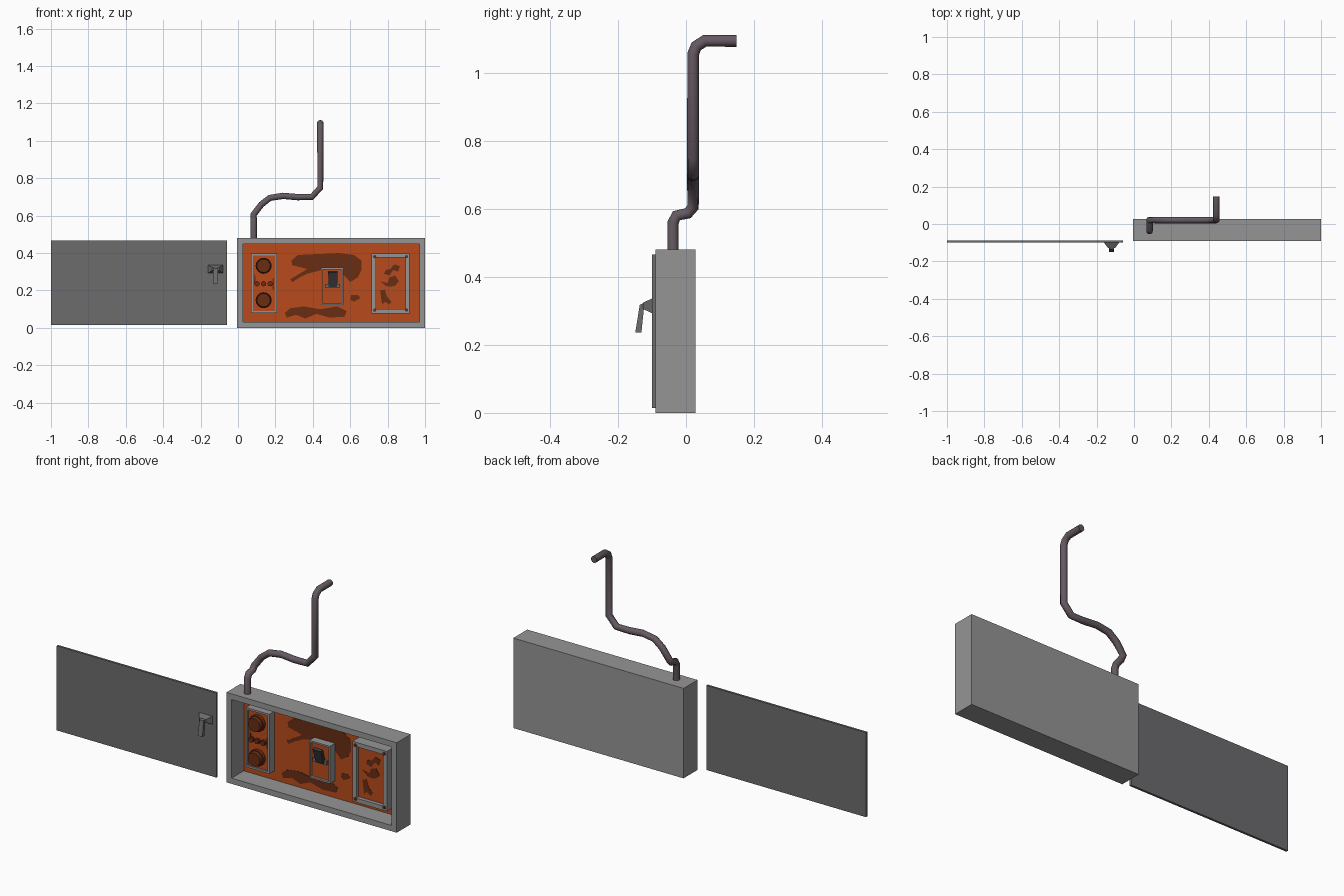
import bpy, bmesh, math
from mathutils import Matrix

if "Cube" in bpy.data.objects:
    bpy.data.objects.remove(bpy.data.objects["Cube"])


def mat(name, r, g, b):
    m = bpy.data.materials.new(name)
    m.diffuse_color = (r, g, b, 1)
    m.use_nodes = True
    m.node_tree.nodes["Principled BSDF"].inputs["Base Color"].default_value = m.diffuse_color
    return m


STEEL = mat("steel", .30, .30, .30)
DARK = mat("dark_steel", .15, .15, .155)
BLACK = mat("dark_lever", .04, .04, .045)
PAINT = mat("orange_paint", .48, .07, .012)
RUST = mat("rust", .14, .026, .007)
PIPE = mat("pipe_paint", .13, .10, .12)


def finish(name, bm, *mats):
    bmesh.ops.recalc_face_normals(bm, faces=bm.faces)
    me = bpy.data.meshes.new(name)
    bm.to_mesh(me)
    bm.free()
    for m in mats:
        me.materials.append(m)
    ob = bpy.data.objects.new(name, me)
    bpy.context.collection.objects.link(ob)
    return ob


def block(x, y, z):
    bm = bmesh.new()
    size = Matrix.Diagonal((x[1] - x[0], y[1] - y[0], z[1] - z[0], 1))
    mid = Matrix.Translation((sum(x) / 2, sum(y) / 2, sum(z) / 2))
    bmesh.ops.create_cube(bm, size=1, matrix=mid @ size)
    return bm


def box(name, x, y, z, m):
    return finish(name, block(x, y, z), m)


def tray(name, x, y, z, border, depth, outer, inner):
    """Box whose front is a rim around a sunken panel."""
    bm = block(x, y, z)
    bm.normal_update()
    front = min(bm.faces, key=lambda f: f.calc_center_median().y)
    bmesh.ops.inset_region(bm, faces=[front], thickness=border)
    bmesh.ops.inset_region(bm, faces=[front], thickness=.0002)
    for v in front.verts:
        v.co.y = y[0] + depth
    front.material_index = 1
    return finish(name, bm, outer, inner)


def knob(name, x, z, r, y0, y1, m, sides=16, taper=1.0):
    bm = bmesh.new()
    M = Matrix.Translation((x, (y0 + y1) / 2, z)) @ Matrix.Rotation(math.pi / 2, 4, 'X')
    bmesh.ops.create_cone(bm, cap_ends=True, segments=sides, radius1=r,
                          radius2=r * taper, depth=y1 - y0, matrix=M)
    return finish(name, bm, m)


def patch(name, pts, y):
    """Thin rust stain; outline in hundredths of a unit."""
    bm = bmesh.new()
    f = bm.faces.new([bm.verts.new((a / 100, y, b / 100)) for a, b in pts])
    r = bmesh.ops.extrude_face_region(bm, geom=[f])
    for v in r["geom"]:
        if isinstance(v, bmesh.types.BMVert):
            v.co.y -= .0015
    return finish(name, bm, RUST)


def loft(name, a, b, m):
    """Solid between two four-point loops."""
    bm = bmesh.new()
    A = [bm.verts.new(p) for p in a]
    B = [bm.verts.new(p) for p in b]
    bm.faces.new(A)
    bm.faces.new(B)
    for i in range(4):
        j = (i + 1) % 4
        bm.faces.new((A[i], A[j], B[j], B[i]))
    return finish(name, bm, m)


# Open cabinet with painted back panel
PANEL = .012
tray("cabinet", (-.005, 1), (-.09, .028), (0, .48), .043, .09 + PANEL, STEEL, PAINT)

# Rust stains on the back panel
patch("rust_top", [(28, 26), (29, 24.5), (33, 27), (37, 29), (45, 31), (53, 32.5),
                   (56, 29), (60, 24.5), (64, 27), (66, 31), (66, 36), (62, 39),
                   (54, 40), (43, 39.5), (32, 39), (28.5, 36), (29, 33.5), (33, 32.5),
                   (37, 31.5), (33, 29)], PANEL)
patch("rust_bottom", [(25, 8), (26, 5.5), (31, 7), (36, 5), (42, 7.5), (49, 5.5),
                      (57, 6), (58, 9), (53, 11.5), (44, 10), (35, 11.5), (28, 10.5)], PANEL)
patch("rust_spot", [(60, 15), (62, 14), (65.5, 16), (64, 17.5), (60.5, 17.5)], PANEL)

# Dial unit
tray("dial_unit", (.07, .208), (-.033, PANEL), (.08, .398), .014, .008, STEEL, PAINT)
for i, z in enumerate((.148, .332)):
    knob(f"dial_base_{i}", .137, z, .043, -.045, -.024, RUST)
    knob(f"dial_{i}", .137, z, .039, -.062, -.044, RUST, taper=.92)
for i, x in enumerate((.102, .137, .172)):
    knob(f"button_{i}", x, .236, .014, -.04, -.024, RUST, 10)
patch("dial_rust_left", [(8.5, 24), (9.5, 22), (9.2, 28), (8.5, 29)], -.025)
patch("dial_rust_right", [(18.5, 26), (19.3, 27), (19.3, 20), (18.5, 21)], -.025)

# Switch unit with tilted lever
tray("switch_unit", (.443, .565), (-.032, PANEL), (.122, .322), .012, .012, STEEL, PAINT)
box("switch_pivot", (.465, .545), (-.034, -.019), (.216, .236), DARK)
loft("switch_lever",
     [(.485, -.02, .225), (.53, -.02, .225), (.53, -.038, .22), (.485, -.038, .22)],
     [(.482, -.046, .302), (.533, -.046, .302), (.533, -.06, .295), (.482, -.06, .295)], BLACK)

# Gauge unit with corner screws and stained face
tray("gauge_unit", (.714, .918), (-.055, PANEL), (.078, .398), .032, .02, STEEL, PAINT)
for i, (x, z) in enumerate((x, z) for x in (.731, .901) for z in (.095, .381)):
    knob(f"gauge_screw_{i}", x, z, .009, -.059, -.054, RUST, 8)
patch("gauge_rust_top", [(78, 29), (81, 28), (83, 31), (85.5, 30), (86.5, 33), (83.5, 34),
                         (81.5, 31.5), (79, 31)], -.035)
patch("gauge_rust_mid", [(76, 25), (80, 24), (81, 27), (84, 28), (86, 25), (84, 22.5),
                         (81, 22), (79, 22.5)], -.035)
patch("gauge_rust_low", [(76, 20), (78.5, 20.5), (79.5, 17), (82, 14), (81, 12.5),
                         (78.5, 14), (77, 12.5)], -.035)

# Opened door
box("door", (-1, -.058), (-.1, -.088), (.015, .466), DARK)

# Door handle: tapered mount and hanging lever
HX = -.12
loft("handle_mount",
     [(HX - .04, -.1, .293), (HX + .04, -.1, .293), (HX + .04, -.1, .336), (HX - .04, -.1, .336)],
     [(HX - .02, -.127, .306), (HX + .02, -.127, .306), (HX + .02, -.127, .324), (HX - .02, -.127, .324)],
     DARK)
loft("handle_lever",
     [(HX - .012, -.122, .325), (HX + .012, -.122, .325), (HX + .012, -.136, .318), (HX - .012, -.136, .318)],
     [(HX - .014, -.131, .237), (HX + .014, -.131, .237), (HX + .014, -.149, .237), (HX - .014, -.149, .237)],
     DARK)

# Bent cable pipe
path = [(.083, -.038, .46), (.083, -.038, .56), (.083, -.028, .58), (.083, .005, .587),
        (.083, .021, .605), (.125, .021, .66), (.17, .021, .695), (.24, .021, .706),
        (.32, .021, .699), (.395, .021, .70), (.44, .021, .75), (.44, .021, 1.055),
        (.44, .03, 1.078), (.44, .055, 1.094), (.44, .148, 1.094)]
cu = bpy.data.curves.new("conduit_pipe", 'CURVE')
cu.dimensions = '3D'
cu.bevel_depth = .0175
cu.bevel_resolution = 3
cu.use_fill_caps = True
sp = cu.splines.new('POLY')
sp.points.add(len(path) - 1)
for p, co in zip(sp.points, path):
    p.co = (*co, 1)
cu.materials.append(PIPE)
bpy.context.collection.objects.link(bpy.data.objects.new("conduit_pipe", cu))
